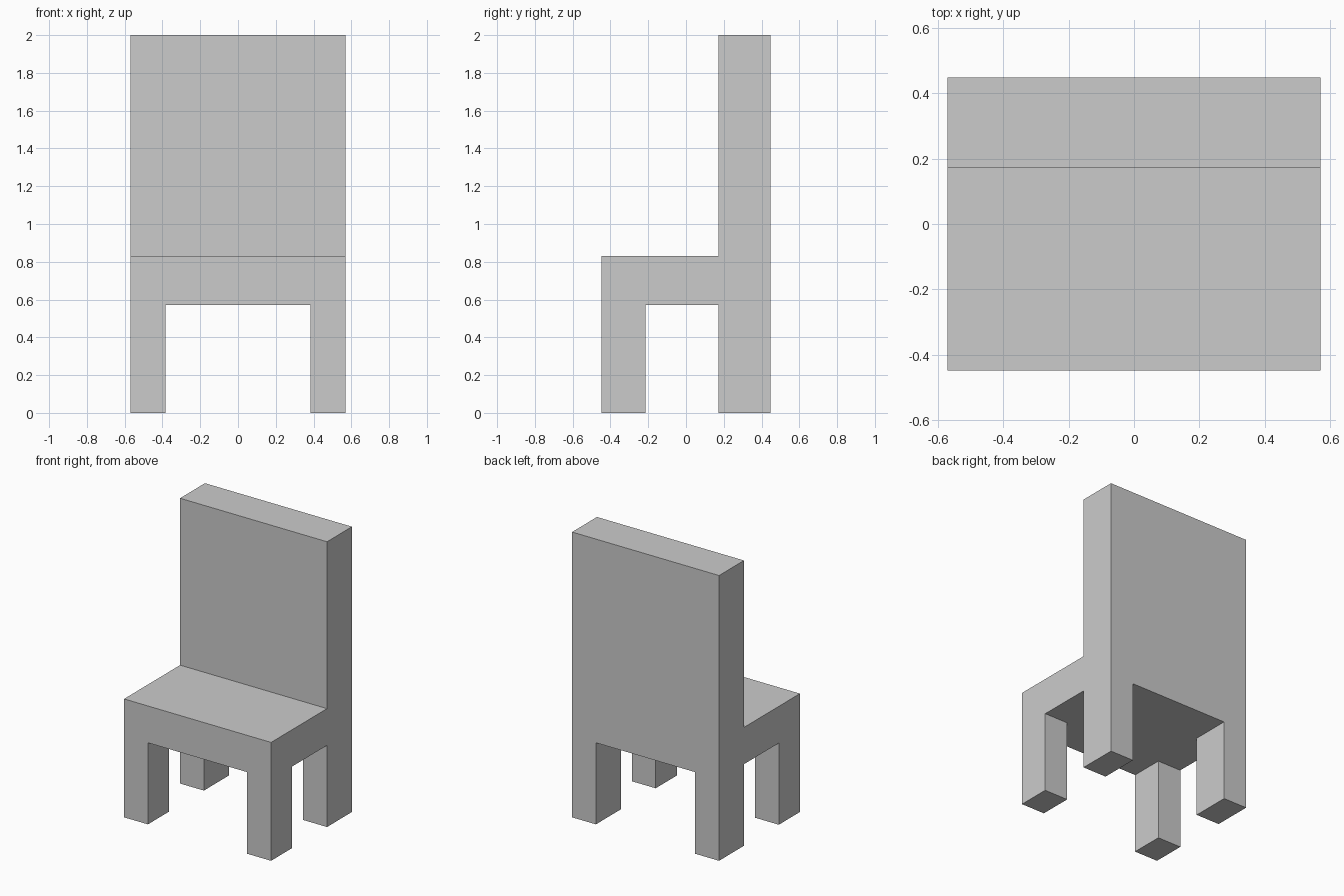
import bpy
import bmesh
from mathutils import Vector

if "Cube" in bpy.data.objects:
    bpy.data.objects.remove(bpy.data.objects["Cube"])

HALF_W, HALF_D = 0.57, 0.448      # half width and half depth
LEG_X = 0.385                     # inner face of the legs
FRONT_LEG_Y, BACK_Y = -0.214, 0.172
UNDER, SEAT, TOP = 0.572, 0.83, 2.0


def extrude_profile(name, points, half_width):
    """Extrude a (y, z) side profile across x, centred on x = 0."""
    bm = bmesh.new()
    face = bm.faces.new([bm.verts.new((-half_width, y, z)) for y, z in points])
    result = bmesh.ops.extrude_face_region(bm, geom=[face])
    moved = [v for v in result["geom"] if isinstance(v, bmesh.types.BMVert)]
    bmesh.ops.translate(bm, verts=moved, vec=Vector((2 * half_width, 0, 0)))
    if face.is_valid and len(bm.faces) < len(points) + 2:
        raise RuntimeError("profile was not closed")
    bmesh.ops.recalc_face_normals(bm, faces=bm.faces)
    mesh = bpy.data.meshes.new(name)
    bm.to_mesh(mesh)
    bm.free()
    obj = bpy.data.objects.new(name, mesh)
    bpy.context.collection.objects.link(obj)
    return obj


# One-piece chair: side silhouette of legs, seat and backrest
chair = extrude_profile("chair", [
    (-HALF_D, 0), (FRONT_LEG_Y, 0), (FRONT_LEG_Y, UNDER), (BACK_Y, UNDER),
    (BACK_Y, 0), (HALF_D, 0), (HALF_D, TOP), (BACK_Y, TOP),
    (BACK_Y, SEAT), (-HALF_D, SEAT),
], HALF_W)

# Opening from front to back that separates left and right legs
opening = extrude_profile("leg_opening_cutter", [
    (-1, -0.5), (1, -0.5), (1, UNDER), (-1, UNDER),
], LEG_X)
opening.hide_render = True
opening.hide_viewport = True

cut = chair.modifiers.new("leg_opening", 'BOOLEAN')
cut.operation = 'DIFFERENCE'
cut.solver = 'EXACT'
cut.object = opening
